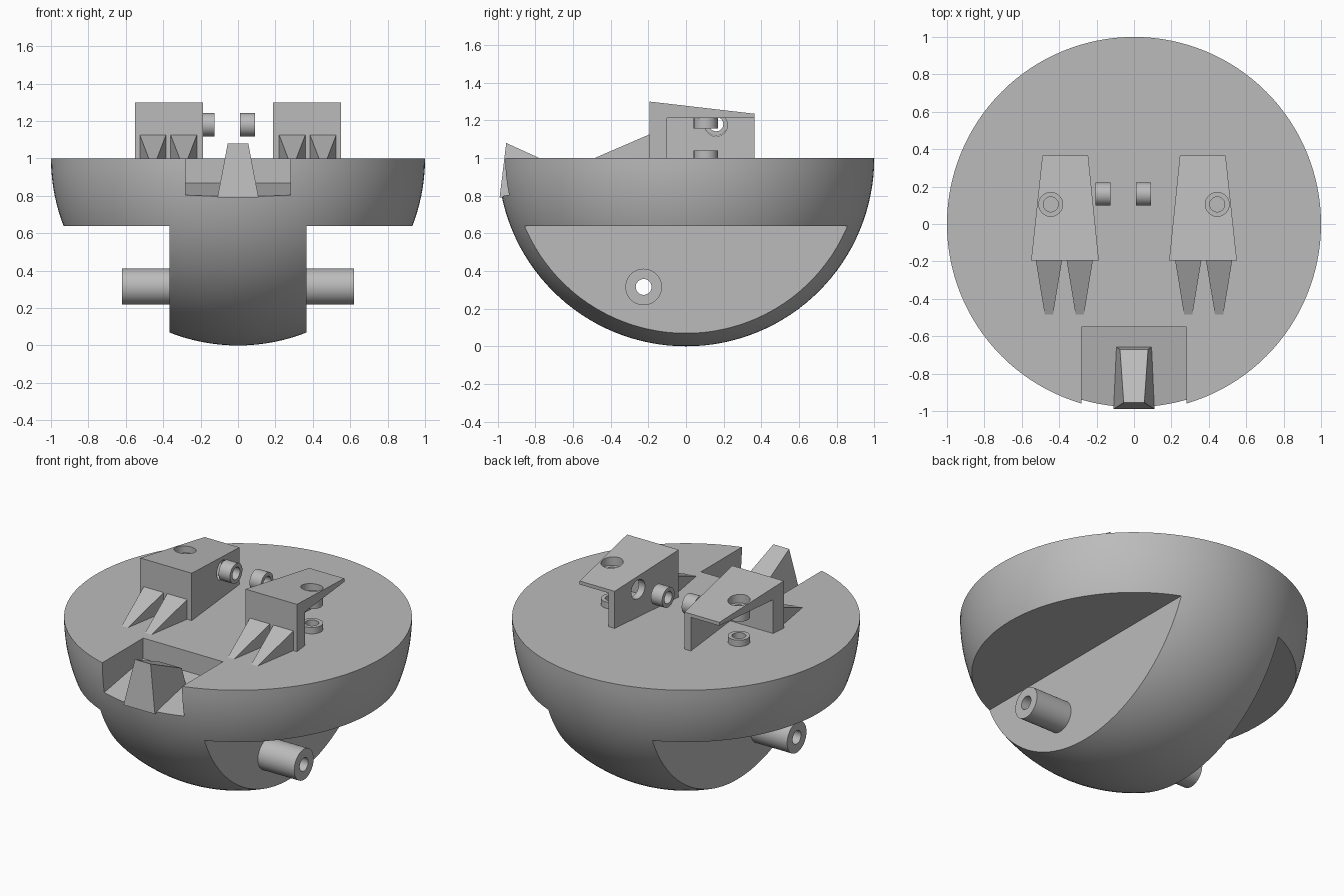
import bpy, bmesh, math
from mathutils import Matrix, Vector

cube = bpy.data.objects.get("Cube")
if cube:
    bpy.data.objects.remove(cube, do_unlink=True)

grey = bpy.data.materials.new("plain_grey")
grey.use_nodes = True
colour = (0.5, 0.5, 0.5, 1)
grey.diffuse_color = colour
grey.node_tree.nodes["Principled BSDF"].inputs["Base Color"].default_value = colour


def make(name, bm):
    bmesh.ops.recalc_face_normals(bm, faces=bm.faces)
    mesh = bpy.data.meshes.new(name)
    bm.to_mesh(mesh)
    bm.free()
    mesh.materials.append(grey)
    obj = bpy.data.objects.new(name, mesh)
    bpy.context.collection.objects.link(obj)
    return obj


def hull(name, points):
    """Convex solid around the given corners."""
    bm = bmesh.new()
    for p in points:
        bm.verts.new(p)
    bmesh.ops.convex_hull(bm, input=bm.verts)
    bmesh.ops.dissolve_limit(bm, angle_limit=0.01, verts=bm.verts, edges=bm.edges)
    return make(name, bm)


def box(name, low, high):
    return hull(name, [(x, y, z) for x in (low[0], high[0])
                       for y in (low[1], high[1]) for z in (low[2], high[2])])


def place(axis, centre):
    turn = Matrix.Rotation(math.pi / 2, 4, "Y") if axis == "X" else Matrix()
    return Matrix.Translation(centre) @ turn


def rod(name, axis, centre, radius, length):
    bm = bmesh.new()
    bmesh.ops.create_cone(bm, cap_ends=True, segments=48, radius1=radius,
                          radius2=radius, depth=length, matrix=place(axis, centre))
    return make(name, bm)


def tube(name, axis, centre, outer, inner, length):
    """Ring or pipe made by spinning a rectangle."""
    bm = bmesh.new()
    h = length / 2
    section = [bm.verts.new((r, 0, z)) for r, z in
               ((inner, -h), (outer, -h), (outer, h), (inner, h))]
    edges = [bm.edges.new((section[i], section[i - 1])) for i in range(4)]
    bmesh.ops.spin(bm, geom=section + edges, cent=(0, 0, 0), axis=(0, 0, 1),
                   angle=math.tau, steps=48, use_merge=True)
    bmesh.ops.remove_doubles(bm, verts=bm.verts, dist=0.0001)
    bm.transform(place(axis, centre))
    return smooth(make(name, bm))


def cut(obj, cutter):
    mod = obj.modifiers.new("cut", "BOOLEAN")
    mod.operation = "DIFFERENCE"
    mod.solver = "EXACT"
    mod.object = cutter
    bpy.context.view_layer.objects.active = obj
    bpy.ops.object.modifier_apply(modifier=mod.name)
    bpy.data.objects.remove(cutter, do_unlink=True)


def smooth(obj):
    bpy.ops.object.select_all(action="DESELECT")
    obj.select_set(True)
    bpy.context.view_layer.objects.active = obj
    bpy.ops.object.shade_smooth_by_angle(angle=math.radians(30))
    return obj


# Half-ball body with a flat top
bm = bmesh.new()
bmesh.ops.create_uvsphere(bm, u_segments=128, v_segments=64, radius=1)
bmesh.ops.bisect_plane(bm, geom=bm.verts[:] + bm.edges[:] + bm.faces[:],
                       plane_co=(0, 0, 0), plane_no=(0, 0, 1), clear_outer=True)
bmesh.ops.holes_fill(bm, edges=[e for e in bm.edges if e.is_boundary])
bmesh.ops.translate(bm, verts=bm.verts, vec=(0, 0, 1))
body = make("half_ball_body", bm)

# Side recesses, through bore and front notch with a sloping floor
for s in (1, -1):
    cut(body, box("recess_cutter", (s * 0.365, -2, -1), (s * 2, 2, 0.64)))
cut(body, rod("bore_cutter", "X", (0, -0.225, 0.315), 0.042, 2))
cut(body, hull("notch_cutter", [(x, y, z) for x in (-0.28, 0.28)
               for y, z in ((-1.2, 0.76), (-0.55, 0.87), (-1.2, 1.2), (-0.55, 1.2))]))
smooth(body)

# Front tooth standing in the notch
hull("front_tooth", [(s * x, y, z) for s in (1, -1) for x, y, z in
     ((0.11, -0.99, 0.79), (0.1, -0.655, 0.82), (0.055, -0.955, 1.08), (0.075, -0.67, 0.95))])

for s, side in ((1, "left"), (-1, "right")):
    # Hollow axle stub
    tube(side + "_axle", "X", (s * 0.485, -0.225, 0.315), 0.097, 0.042, 0.27)

    # Tapered bracket, open on the outer side and the back
    bracket = hull(side + "_bracket", [(s * x, y, z) for x, y, top in
                   ((0.188, -0.195, 1.3), (0.55, -0.195, 1.3),
                    (0.245, 0.365, 1.235), (0.49, 0.365, 1.235)) for z in (1, top)])
    cut(bracket, hull("hollow_cutter", [(s * x, y, z) for x, y in
        ((0.24, -0.1), (0.8, -0.1), (0.3, 0.46), (0.8, 0.46)) for z in (0.9, 1.213)]))
    cut(bracket, rod("top_hole_cutter", "Z", (s * 0.445, 0.105, 1.3), 0.064, 0.3))
    cut(bracket, rod("wall_hole_cutter", "X", (s * 0.24, 0.16, 1.175), 0.06, 0.14))
    smooth(bracket)

    # Rings under the bracket roof and on the deck
    tube(side + "_upper_ring", "Z", (s * 0.445, 0.105, 1.187), 0.064, 0.04, 0.06)
    tube(side + "_lower_ring", "Z", (s * 0.445, 0.105, 1.015), 0.064, 0.04, 0.05)

    # Two pointed wedges in front of each bracket
    for n, x in (("inner", 0.29), ("outer", 0.455)):
        hull(f"{side}_{n}_spike", [(s * x + w, y, z) for k in (1, -1) for w, y, z in
             ((k * 0.07, -0.195, 1), (k * 0.07, -0.195, 1.125), (k * 0.022, -0.485, 1))])

# Small tubes between the brackets
for name, x in (("left_small_tube", 0.052), ("right_small_tube", -0.165)):
    tube(name, "X", (x, 0.16, 1.18), 0.062, 0.038, 0.08)
